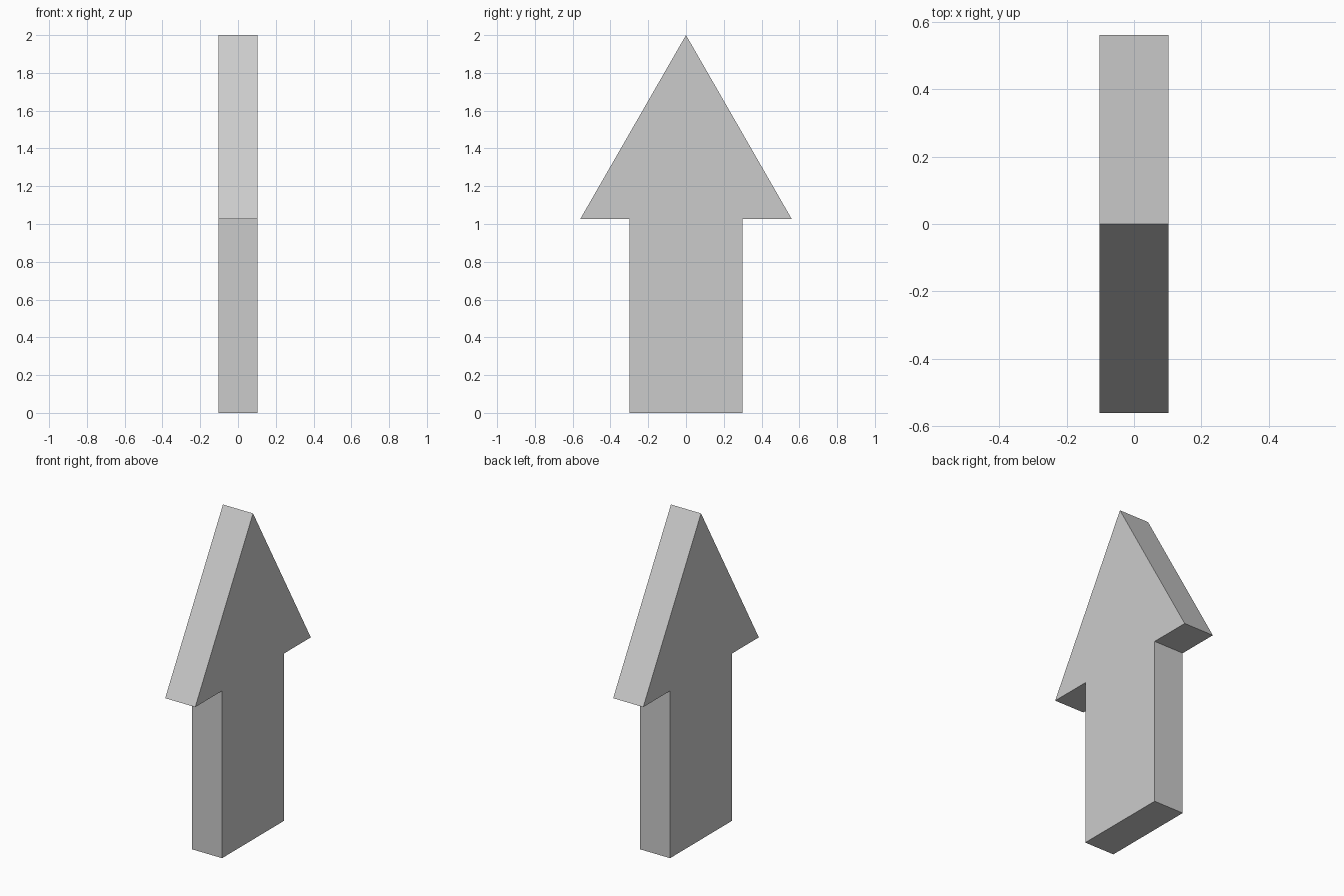
import bpy, bmesh

if "Cube" in bpy.data.objects:
    bpy.data.objects.remove(bpy.data.objects["Cube"])

HALF_THICK = 0.102

# Half outline of the arrow (y, z), mirrored to give the full profile
half = [(0.30, 0.0), (0.30, 1.026), (0.56, 1.026)]
outline = half + [(0.0, 2.0)] + [(-y, z) for y, z in reversed(half)]

# Extrude the profile along x
bm = bmesh.new()
face = bm.faces.new([bm.verts.new((-HALF_THICK, y, z)) for y, z in outline])
ext = bmesh.ops.extrude_face_region(bm, geom=[face], use_keep_orig=True)
moved = [g for g in ext["geom"] if isinstance(g, bmesh.types.BMVert)]
bmesh.ops.translate(bm, verts=moved, vec=(2 * HALF_THICK, 0, 0))
bmesh.ops.recalc_face_normals(bm, faces=bm.faces)

mesh = bpy.data.meshes.new("arrow")
bm.to_mesh(mesh)
bm.free()
bpy.context.collection.objects.link(bpy.data.objects.new("arrow", mesh))
